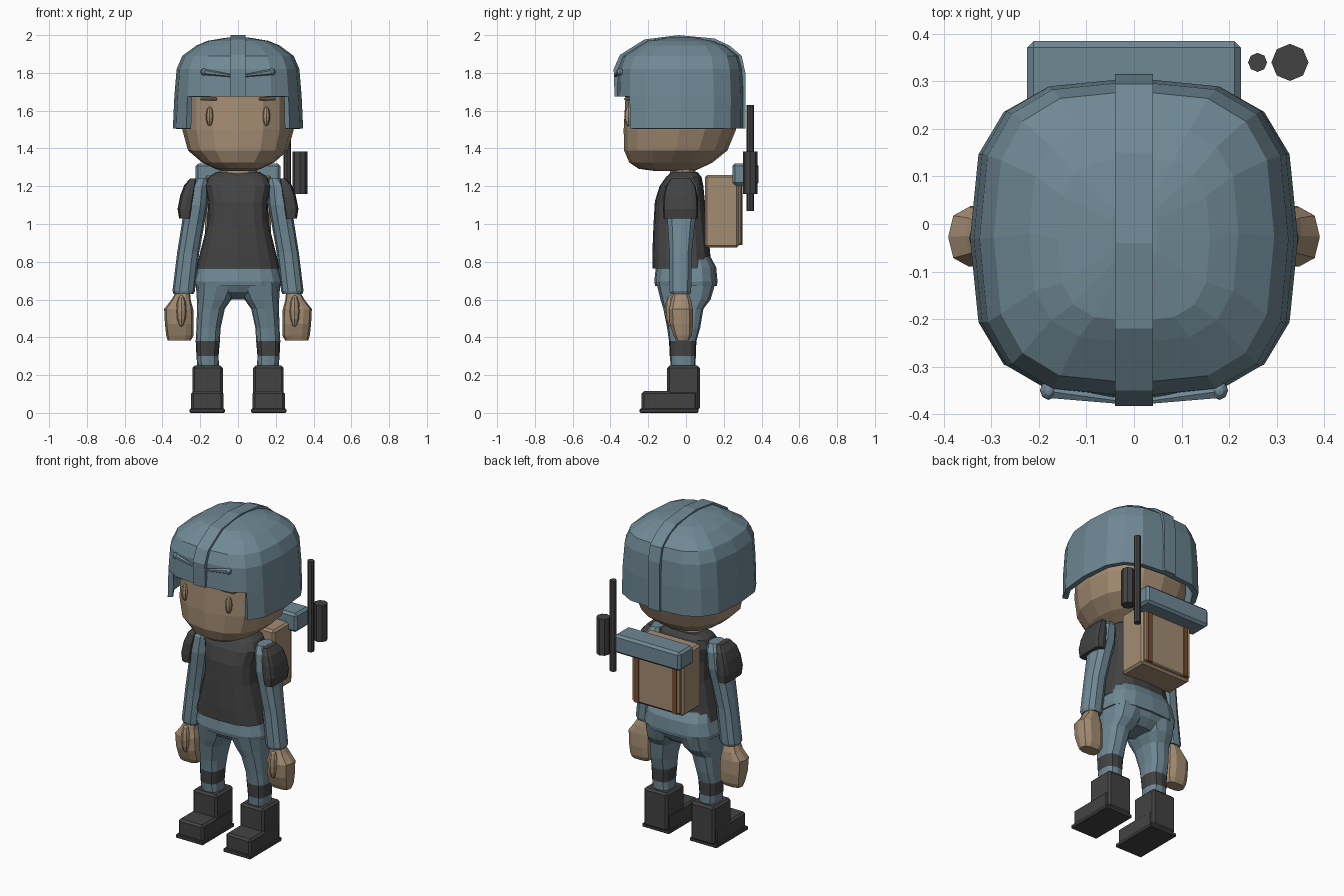
import bpy, bmesh, math
from mathutils import Vector

if "Cube" in bpy.data.objects:
    bpy.data.objects.remove(bpy.data.objects["Cube"], do_unlink=True)


def material(name, rgb):
    m = bpy.data.materials.new(name)
    m.use_nodes = True
    m.diffuse_color = (*rgb, 1)
    m.node_tree.nodes["Principled BSDF"].inputs["Base Color"].default_value = (*rgb, 1)
    return m


blue = material("slate_blue", (0.16, 0.25, 0.30))
tan = material("tan", (0.37, 0.265, 0.17))
dark = material("charcoal", (0.055, 0.055, 0.055))
brown = material("brown", (0.19, 0.076, 0.03))


def finish(name, bm, mat, mirror=False):
    """Turn a bmesh into an object, mirrored across x when asked."""
    bmesh.ops.recalc_face_normals(bm, faces=bm.faces)
    me = bpy.data.meshes.new(name)
    bm.to_mesh(me)
    bm.free()
    me.materials.append(mat)
    ob = bpy.data.objects.new(name, me)
    bpy.context.scene.collection.objects.link(ob)
    if mirror:
        ob.modifiers.new("Mirror", 'MIRROR').use_mirror_merge = False
    return ob


def loft_mesh(rings, n=16, p=3.0, bottom=True):
    """Stack rounded-square rings given as (z, x0, x1, y0, y1)."""
    bm = bmesh.new()
    loops = []
    for z, x0, x1, y0, y1 in rings:
        loop = []
        for i in range(n):
            a = math.tau * i / n
            c, s = math.cos(a), math.sin(a)
            u = math.copysign(abs(c) ** (2 / p), c)
            v = math.copysign(abs(s) ** (2 / p), s)
            loop.append(bm.verts.new(((x0 + x1 + u * (x1 - x0)) / 2,
                                      (y0 + y1 + v * (y1 - y0)) / 2, z)))
        loops.append(loop)
    for a, b in zip(loops, loops[1:]):
        for i in range(n):
            j = (i + 1) % n
            bm.faces.new((a[i], a[j], b[j], b[i]))
    bm.faces.new(loops[-1])
    if bottom:
        bm.faces.new(loops[0][::-1])
    return bm


def loft(name, mat, rings, n=16, p=3.0, mirror=False):
    return finish(name, loft_mesh(rings, n, p), mat, mirror)


def centred(rings):
    return [(z, -r, r, y0, y1) for z, r, y0, y1 in rings]


def box(name, mat, lo, hi, bevel=0.01, mirror=False):
    bm = bmesh.new()
    bmesh.ops.create_cube(bm, size=1)
    for v in bm.verts:
        v.co = Vector([(a + b) / 2 + c * (b - a) for a, b, c in zip(lo, hi, v.co)])
    if bevel:
        bmesh.ops.bevel(bm, geom=bm.edges[:], offset=bevel, segments=1, affect='EDGES')
    return finish(name, bm, mat, mirror)


def ellipsoid(name, mat, centre, radii, mirror=False):
    bm = bmesh.new()
    bmesh.ops.create_uvsphere(bm, u_segments=8, v_segments=6, radius=1)
    for v in bm.verts:
        v.co = Vector([c + r * k for c, r, k in zip(centre, radii, v.co)])
    return finish(name, bm, mat, mirror)


def rod(name, mat, a, b, r0, r1, mirror=False):
    a, b = Vector(a), Vector(b)
    bm = bmesh.new()
    bmesh.ops.create_cone(bm, cap_ends=True, segments=6, radius1=r0, radius2=r1,
                          depth=(b - a).length)
    turn = (b - a).to_track_quat('Z', 'Y')
    for v in bm.verts:
        v.co = turn @ v.co + (a + b) / 2
    return finish(name, bm, mat, mirror)


# Helmet shell, open over the face
bm = loft_mesh(centred([(1.505, .345, -.365, .305), (1.675, .337, -.368, .307),
                        (1.82, .325, -.363, .30), (1.89, .295, -.335, .28),
                        (1.945, .22, -.25, .21), (1.97, .16, -.205, .14),
                        (1.988, .05, -.09, .04)]), bottom=False)
front = [f for f in bm.faces
         if f.calc_center_median().z < 1.65 and f.calc_center_median().y < -.3]
bmesh.ops.delete(bm, geom=front, context='FACES')
helmet = finish("helmet", bm, blue)
shell = helmet.modifiers.new("Shell", 'SOLIDIFY')
shell.thickness = 0.03
shell.offset = -1

# Raised band over the helmet
bm = bmesh.new()
path = [(-.378, 1.675), (-.383, 1.82), (-.35, 1.895), (-.22, 1.977), (-.04, 2.0),
        (.15, 1.982), (.23, 1.945), (.295, 1.89), (.314, 1.8), (.316, 1.505)]
inner = [(y * .92, 1.6 + (z - 1.6) * .94 if z > 1.7 else z) for y, z in path]
section = [bm.verts.new((-.04, y, z)) for y, z in path + inner[::-1]]
count = len(path)
quads = [bm.faces.new((section[i], section[i + 1], section[-2 - i], section[-1 - i]))
         for i in range(count - 1)]
out = bmesh.ops.extrude_face_region(bm, geom=quads)
bmesh.ops.translate(bm, vec=(.08, 0, 0),
                    verts=[g for g in out["geom"] if isinstance(g, bmesh.types.BMVert)])
finish("helmet_band", bm, blue)
rod("helmet_bar", blue, (.18, -.352, 1.805), (.035, -.372, 1.785), .016, .007, True)
ellipsoid("helmet_stud", blue, (.18, -.35, 1.805), (.018, .02, .018), True)

# Head, face and neck
loft("head", tan, centred([(1.28, .08, -.16, .04), (1.292, .12, -.25, .07),
                           (1.325, .19, -.30, .14), (1.39, .265, -.328, .22),
                           (1.5, .295, -.33, .265), (1.68, .295, -.32, .265),
                           (1.82, .25, -.28, .22)]), p=2.4)
ellipsoid("eye", tan, (.15, -.305, 1.57), (.02, .022, .052), True)
box("eyebrow", tan, (.11, -.327, 1.655), (.2, -.29, 1.67), .005, True)
loft("neck", tan, centred([(1.2, .12, -.09, .06), (1.285, .10, -.085, .05),
                           (1.34, .08, -.09, .04)]), n=12, p=2)

# Shirt and vest
loft("shirt", blue, centred([(.672, .232, -.163, .163), (.695, .236, -.168, .167),
                             (.77, .215, -.16, .16), (.83, .195, -.15, .128),
                             (.95, .15, -.13, .09)]))
loft("vest", dark, centred([(.765, .222, -.178, .132), (.85, .20, -.178, .128),
                            (1.0, .163, -.172, .112), (1.12, .157, -.165, .10),
                            (1.2, .178, -.14, .092), (1.25, .155, -.105, .082),
                            (1.275, .115, -.075, .06)]))

# Arms, shoulder pads and hands
loft("sleeve", blue, [(.63, .235, .34, -.085, .025), (.645, .228, .347, -.09, .03),
                      (.85, .205, .322, -.09, .033), (1.0, .178, .298, -.1, .05),
                      (1.1, .16, .285, -.11, .068), (1.2, .155, .268, -.1, .065),
                      (1.24, .16, .23, -.07, .035)], n=10, p=2.4, mirror=True)
loft("shoulder_pad", dark, [(1.03, .25, .312, -.118, .06), (1.08, .24, .32, -.122, .064),
                            (1.15, .23, .306, -.118, .06), (1.205, .222, .285, -.105, .05),
                            (1.24, .22, .255, -.08, .025)], n=12, p=4, mirror=True)
loft("hand", tan, [(.383, .25, .372, -.055, .02), (.41, .235, .38, -.068, .033),
                   (.47, .235, .387, -.088, .04), (.55, .237, .391, -.092, .038),
                   (.595, .25, .355, -.08, .03), (.645, .255, .325, -.065, .01)],
     n=10, p=2.8, mirror=True)
ellipsoid("thumb", tan, (.30, -.082, .54), (.028, .03, .085), True)

# Trousers with dark knee bands
legs = loft("trousers", blue, [(.24, .1, .215, -.08, .05), (.3, .103, .22, -.086, .052),
                               (.38, .096, .224, -.09, .055), (.45, .092, .22, -.1, .075),
                               (.55, .07, .217, -.12, .092), (.6, .035, .218, -.135, .13),
                               (.69, -.01, .224, -.157, .157)], n=12, p=2.8, mirror=True)
legs.data.materials.append(dark)
for face in legs.data.polygons:
    if .31 < face.center.z < .37:
        face.material_index = 1
loft("seat", blue, centred([(.6, .1, -.05, .09), (.64, .19, -.13, .135),
                            (.69, .222, -.158, .16)]))

# Boots
box("boot_shaft", dark, (.08, -.1, .015), (.242, .073, .25), .012, True)
box("boot_toe", dark, (.078, -.235, .012), (.248, .06, .115), .012, True)
box("boot_sole", dark, (.07, -.245, 0), (.256, .065, .022), .004, True)

# Backpack with straps and bedroll
box("backpack", tan, (-.175, .1, .875), (.175, .28, 1.26), .012)
box("backpack_panel", tan, (-.165, .26, .89), (.165, .293, 1.22), .006)
box("backpack_strap", brown, (.115, .28, .89), (.145, .299, 1.25), 0, True)
box("bedroll", blue, (-.225, .245, 1.205), (.225, .385, 1.32), .014)

# Radio beside the bedroll
for name, x, r, z0, z1 in (("antenna", .26, .02, 1.07, 1.63),
                           ("radio_canister", .328, .039, 1.16, 1.385)):
    loft(name, dark, [(z, x - r, x + r, .34 - r, .34 + r) for z in (z0, z1)], n=8, p=2)
